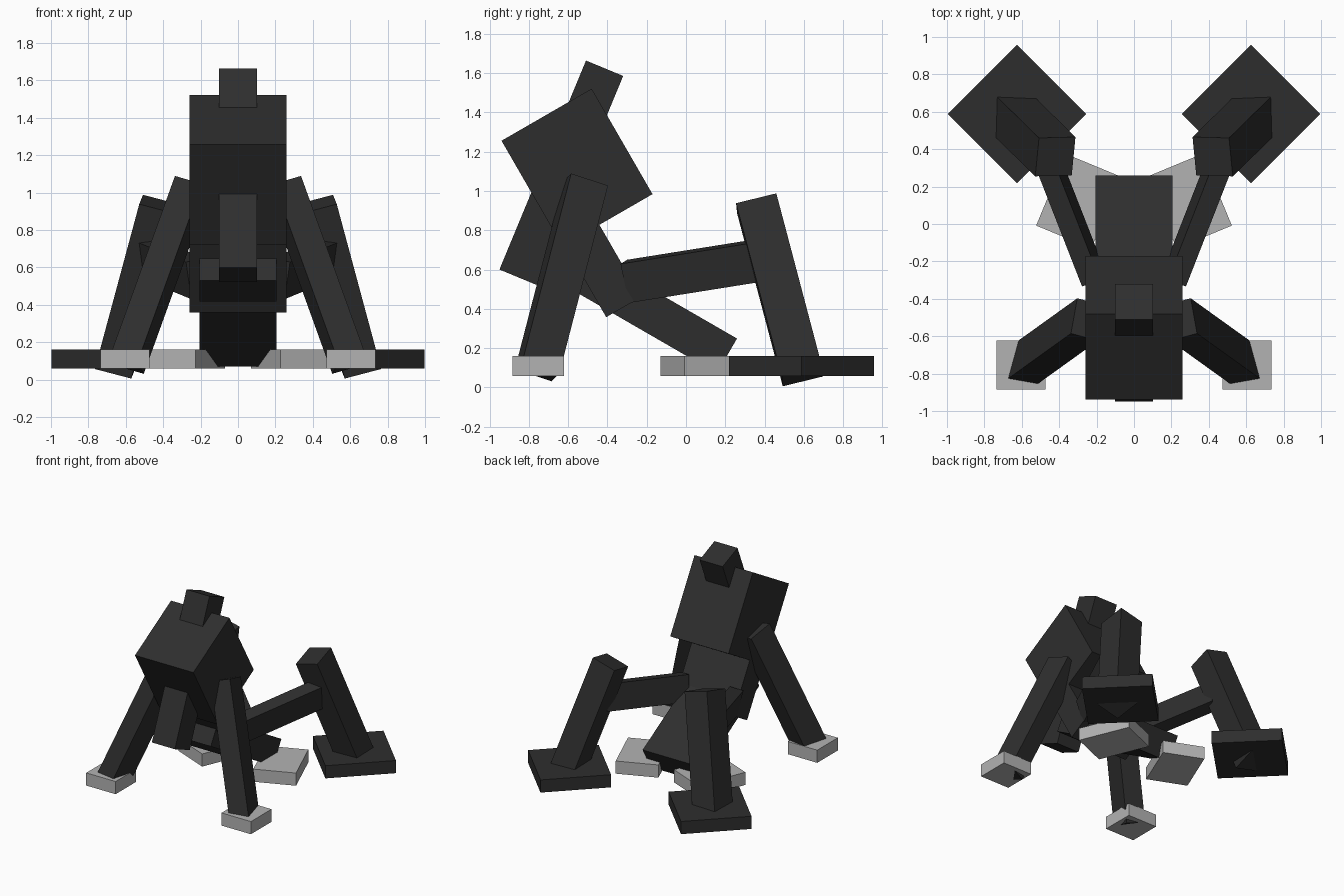
import bpy, bmesh
from math import radians
from mathutils import Matrix, Vector

if "Cube" in bpy.data.objects:
    bpy.data.objects.remove(bpy.data.objects["Cube"])


def material(name, value):
    m = bpy.data.materials.new(name)
    m.diffuse_color = (value, value, value, 1)
    m.use_nodes = True
    m.node_tree.nodes["Principled BSDF"].inputs["Base Color"].default_value = m.diffuse_color
    return m


dark = material("dark_grey", 0.027)
light = material("light_grey", 0.45)


def block(name, centre, x_edge, y_edge, z_edge, mat, mirror=False):
    """Box around a centre, spanned by three full edge vectors."""
    m = Matrix((x_edge, y_edge, z_edge)).transposed().to_4x4()
    m.translation = centre
    bm = bmesh.new()
    bmesh.ops.create_cube(bm, size=1, matrix=m)
    bmesh.ops.recalc_face_normals(bm, faces=bm.faces)
    mesh = bpy.data.meshes.new(name)
    bm.to_mesh(mesh)
    bm.free()
    mesh.materials.append(mat)
    ob = bpy.data.objects.new(name, mesh)
    bpy.context.collection.objects.link(ob)
    if mirror:
        ob.modifiers.new("mirror", 'MIRROR')
    return ob


def turned(name, centre, size, axis, degrees, mat, mirror=False):
    """Box of a given size turned about one axis."""
    r = Matrix.Rotation(radians(degrees), 3, axis)
    edges = [r.col[i] * size[i] for i in range(3)]
    return block(name, centre, *edges, mat, mirror)


def limb(name, corner, e1, e2, direction, length):
    """Mirrored limb hanging from a top corner, spanned by two edges and an axis."""
    e1, e2 = Vector(e1), Vector(e2)
    d = Vector(direction).normalized() * length
    block(name, Vector(corner) + (e1 + e2 + d) / 2, e1, e2, d, dark, True)


# Body: chest, flat belly slab with flush front, tail slab, and head spine
turned("chest", (0, -0.555, 1.12), (0.52, 0.53, 0.62), 'X', 30, dark)
turned("belly", (0, -0.50, 0.725), (0.52, 0.205, 0.73), 'X', 30, dark)
turned("tail", (0, -0.19, 0.39), (0.41, 0.92, 0.205), 'X', -30, dark)
turned("head_spine", (0, -0.635, 1.093), (0.205, 0.205, 1.152), 'X', -22.5, dark)

# Front arms, splayed outward and forward
limb("arm", (0.337, -0.585, 1.089), (-0.034, 0.188, -0.061),
     (-0.144, -0.039, -0.042), (0.33, -0.237, -0.914), 1.045)

# Rear legs: leaning shin and a slim thigh joining it to the belly
limb("shin", (0.508, 0.46, 0.988), (0.02, -0.205, -0.05),
     (-0.195, 0.005, -0.051), (0.252, 0.247, -0.935), 0.942)

start, end = Vector((0.215, -0.295, 0.54)), Vector((0.475, 0.37, 0.646))
axis = (end - start).normalized()
side = axis.cross((0, 0, 1)).normalized()
side = Matrix.Rotation(radians(12), 3, axis) @ side
up = side.cross(axis)
block("thigh", (start + end) / 2, side * 0.105, end - start, up * 0.205, dark, True)

# Feet, all the same thickness
turned("front_foot", (0.603, -0.753, 0.11), (0.262, 0.262, 0.102), 'Z', 0, light, True)
turned("middle_foot", (0.296, 0.122, 0.11), (0.32, 0.415, 0.102), 'Z', 22.5, light, True)
turned("rear_foot", (0.626, 0.588, 0.11), (0.523, 0.523, 0.102), 'Z', 45, dark, True)
